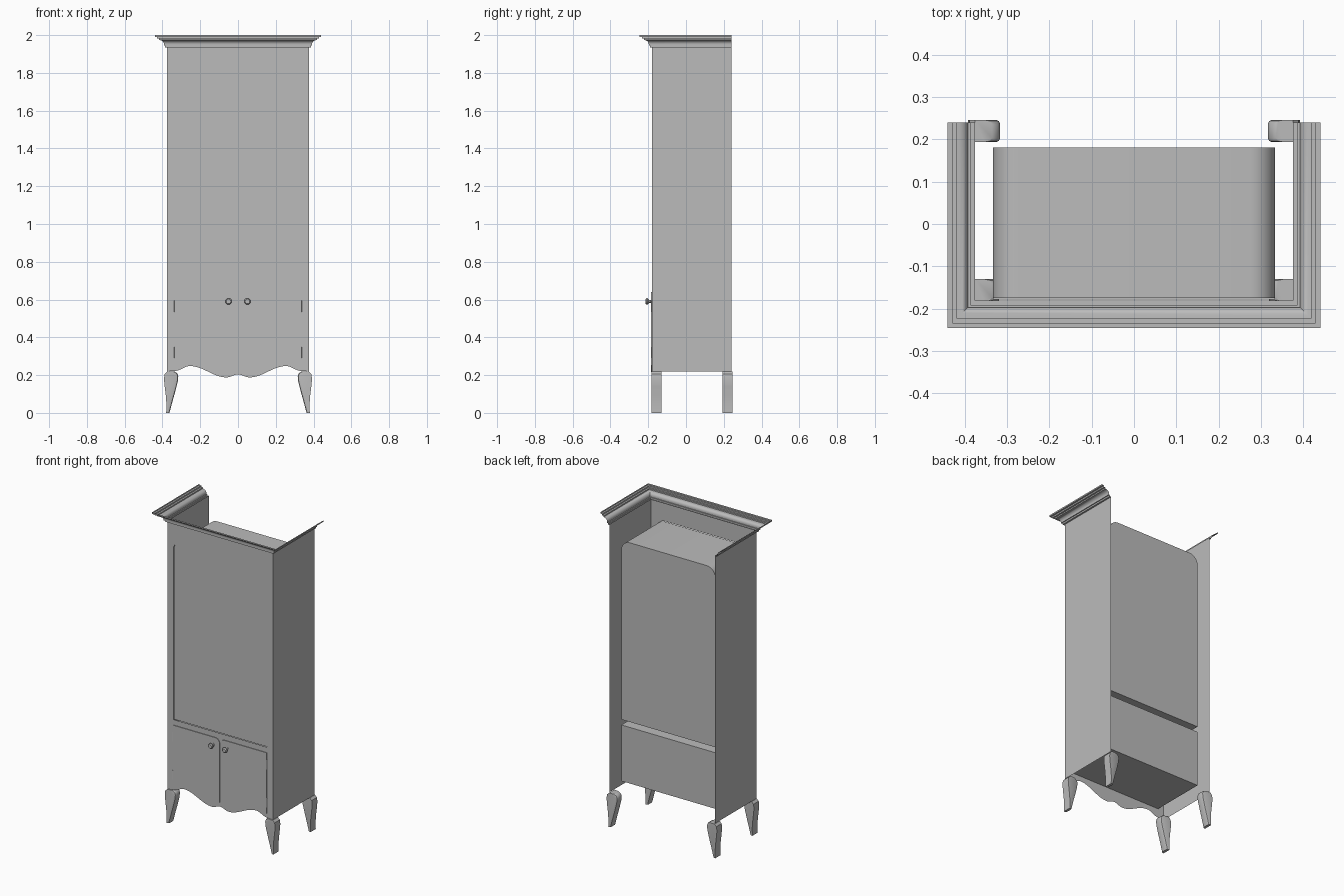
import bpy, bmesh, math
from mathutils import Vector

cube = bpy.data.objects.get("Cube")
if cube:
    bpy.data.objects.remove(cube, do_unlink=True)

grey = bpy.data.materials.new("cabinet_grey")
grey.use_nodes = True
grey.diffuse_color = (0.5, 0.5, 0.5, 1)
grey.node_tree.nodes["Principled BSDF"].inputs["Base Color"].default_value = (0.5, 0.5, 0.5, 1)

HALF, FRONT, BACK = 0.375, -0.18, 0.24      # carcass limits
INNER, BOX_BACK = 0.333, 0.18               # inner boxes
TOP = 1.94


def finish(name, bm, mirror=False, smooth=True):
    """Turn a bmesh into a named object, optionally mirrored across x = 0."""
    mesh = bpy.data.meshes.new(name)
    bm.to_mesh(mesh)
    bm.free()
    mesh.materials.append(grey)
    ob = bpy.data.objects.new(name, mesh)
    bpy.context.collection.objects.link(ob)
    if mirror:
        ob.modifiers.new("Mirror", 'MIRROR')
    if smooth:
        bpy.ops.object.select_all(action='DESELECT')
        ob.select_set(True)
        bpy.context.view_layer.objects.active = ob
        bpy.ops.object.shade_smooth_by_angle(angle=math.radians(35))
    return ob


def plate(bm, outline, y0, y1=None):
    """Face from an (x, z) outline at y0, extruded back to y1 if given."""
    face = bm.faces.new([bm.verts.new((x, y0, z)) for x, z in outline])
    face.normal_update()
    if face.normal.y > 0:
        face.normal_flip()
    if y1 is not None:
        out = bmesh.ops.extrude_face_region(bm, geom=[face], use_keep_orig=True)
        moved = [v for v in out["geom"] if isinstance(v, bmesh.types.BMVert)]
        bmesh.ops.translate(bm, verts=moved, vec=(0, y1 - y0, 0))
        bmesh.ops.recalc_face_normals(bm, faces=bm.faces)


def arc(cx, cz, r, start, end, n=8):
    angles = [math.radians(start + (end - start) * i / n) for i in range(n + 1)]
    return [(cx + r * math.cos(a), cz + r * math.sin(a)) for a in angles]


def wave(x):
    """Height of the scalloped lower edge at x >= 0."""
    keys = [(0, .204), (.06, .188), (.255, .248), (.335, .222), (.376, .22)]
    for (xa, za), (xb, zb) in zip(keys, keys[1:]):
        if x <= xb:
            t = (1 - math.cos(math.pi * (x - xa) / (xb - xa))) / 2
            return za + (zb - za) * t


# Front panel with arched opening, one half mirrored
arch = arc(INNER - .06, 1.765, .06, 0, 90)
steps = 36
scallop = [(HALF * i / steps, wave(HALF * i / steps)) for i in range(steps, -1, -1)]
bm = bmesh.new()
plate(bm, [(0, TOP), (HALF, TOP)] + scallop + [(0, .675), (INNER, .675)] + arch + [(0, 1.825)], FRONT)
finish("front_panel", bm, mirror=True, smooth=False)

# Thin side panels
bm = bmesh.new()
bm.faces.new([bm.verts.new((HALF, y, z)) for y, z in
              ((FRONT, .22), (BACK, .22), (BACK, TOP), (FRONT, TOP))])
finish("side_panels", bm, mirror=True, smooth=False)

# Upper arched compartment, set just behind the front
bm = bmesh.new()
left_arch = [(-x, z) for x, z in reversed(arch)]
plate(bm, [(-INNER, .675), (INNER, .675)] + arch + left_arch, FRONT + .005, BOX_BACK)
finish("upper_compartment", bm)

# Lower compartment
bm = bmesh.new()
plate(bm, [(-INNER, .28), (INNER, .28), (INNER, .64), (-INNER, .64)], FRONT + .002, BOX_BACK)
finish("lower_compartment", bm, smooth=False)

# Lower doors with scalloped bottoms and rounded meeting corners
gap = .003
bm = bmesh.new()
xs = [INNER + (gap - INNER) * i / steps for i in range(steps + 1)]
plate(bm, [(INNER, .64)] + [(x, wave(x) + .028) for x in xs]
      + arc(gap + .03, .61, .03, 180, 90), FRONT - .004, FRONT)
finish("lower_doors", bm, mirror=True)

# Hinge barrels on the outer door edges
bm = bmesh.new()
for z in (.32, .565):
    out = bmesh.ops.create_cone(bm, cap_ends=True, segments=8, radius1=.003, radius2=.003, depth=.06)
    bmesh.ops.translate(bm, verts=out["verts"], vec=(INNER + .002, FRONT - .002, z))
finish("door_hinges", bm, mirror=True)

# Turned knobs, spun around the y axis
profile = [(0, .034), (.012, .034), (.017, .029), (.017, .023), (.012, .018),
           (.007, .016), (.007, .007), (.011, .005), (.011, .003)]
bm = bmesh.new()
pts = [bm.verts.new((.05 + r, FRONT - d, .59)) for r, d in profile]
edges = [bm.edges.new(p) for p in zip(pts, pts[1:])]
bmesh.ops.spin(bm, geom=pts + edges, cent=(.05, 0, .59), axis=(0, 1, 0),
               angle=math.tau, steps=20)
bmesh.ops.remove_doubles(bm, verts=bm.verts, dist=1e-5)
bmesh.ops.recalc_face_normals(bm, faces=bm.faces)
finish("door_knobs", bm, mirror=True)

# Curved legs: side profile extruded in depth, inner corners softened
outer = [(.38, 0), (.379, .05), (.382, .09), (.388, .14), (.392, .18), (.388, .205), (.375, .218)]
inner = [(.335, .218), (.322, .21), (.316, .195), (.319, .165), (.333, .11), (.347, .06), (.363, 0)]
for name, y in (("front_legs", -.183), ("back_legs", .193)):
    bm = bmesh.new()
    plate(bm, outer + inner, y, y + .053)
    inside = {(round(x, 3), round(z, 3)) for x, z in inner}
    rim = [e for e in bm.edges
           if all((round(v.co.x, 3), round(v.co.z, 3)) in inside for v in e.verts)
           and abs(e.verts[0].co.y - e.verts[1].co.y) < .001]
    bmesh.ops.bevel(bm, geom=rim, offset=.01, segments=2, profile=.5, affect='EDGES')
    finish(name, bm, mirror=True)

# Cornice: open stepped moulding swept around front and sides with mitred corners
cove = [(.043 - .026 * math.cos(a), .012 + .022 * math.sin(a))
        for a in (math.radians(15 * i) for i in range(7))]
mould = [(0, -.005), (.011, -.005), (.011, .005), (.017, .005)] + cove + [
    (.043, .042), (.054, .042), (.054, .051), (.065, .051), (.065, .06)]
bm = bmesh.new()
rings = []
for out, up in mould:
    w, f, z = HALF + out, FRONT - out, TOP + up
    rings.append([bm.verts.new(p) for p in ((-w, BACK, z), (-w, f, z), (w, f, z), (w, BACK, z))])
for low, high in zip(rings, rings[1:]):
    for i in range(3):
        bm.faces.new((low[i], low[i + 1], high[i + 1], high[i]))
finish("cornice", bm)
